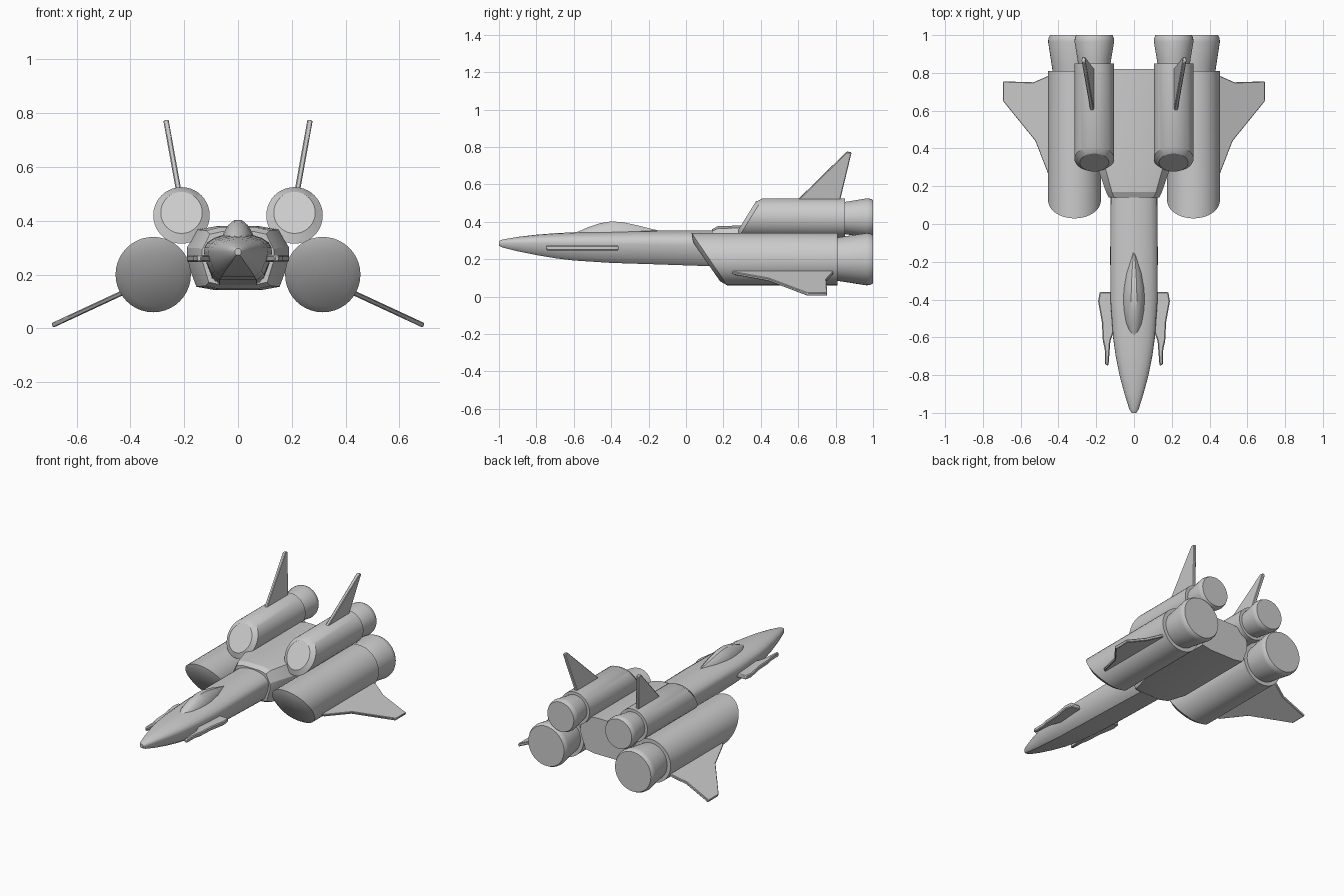
import bpy, bmesh, math
from mathutils import Vector

cube = bpy.data.objects.get("Cube")
if cube:
    bpy.data.objects.remove(cube)

grey = bpy.data.materials.new("light grey hull")
grey.use_nodes = True
grey.diffuse_color = (0.6, 0.6, 0.6, 1)
bsdf = next(n for n in grey.node_tree.nodes if n.type == 'BSDF_PRINCIPLED')
bsdf.inputs["Base Color"].default_value = grey.diffuse_color


def finish(name, bm, angle=30):
    bmesh.ops.recalc_face_normals(bm, faces=bm.faces)
    mesh = bpy.data.meshes.new(name)
    bm.to_mesh(mesh)
    bm.free()
    mesh.materials.append(grey)
    ob = bpy.data.objects.new(name, mesh)
    bpy.context.collection.objects.link(ob)
    bpy.ops.object.select_all(action='DESELECT')
    ob.select_set(True)
    bpy.context.view_layer.objects.active = ob
    bpy.ops.object.shade_smooth_by_angle(angle=math.radians(angle))
    return ob


def loft(name, rings, angle=30):
    """Skin a list of equal-length point rings and cap both ends."""
    bm = bmesh.new()
    loops = [[bm.verts.new(p) for p in ring] for ring in rings]
    n = len(loops[0])
    for a, b in zip(loops, loops[1:]):
        for i in range(n):
            j = (i + 1) % n
            bm.faces.new((a[i], a[j], b[j], b[i]))
    bm.faces.new(loops[0])
    bm.faces.new(loops[-1])
    return finish(name, bm, angle)


def circle(x, y, z, r, slant=0, n=40):
    """Ring around the y axis; slant shears it forward or back with height."""
    ring = []
    for i in range(n):
        a = math.tau * i / n
        dz = r * math.sin(a)
        ring.append((x + r * math.cos(a), y + slant * dz, z + dz))
    return ring


def plate(name, outline, thickness, normal):
    """Thin slab centred on a flat outline, with slightly softened edges."""
    bm = bmesh.new()
    off = Vector(normal).normalized() * thickness / 2
    sides = [[bm.verts.new(Vector(p) + s * off) for p in outline] for s in (1, -1)]
    n = len(outline)
    bm.faces.new(sides[0])
    bm.faces.new(sides[1])
    for i in range(n):
        j = (i + 1) % n
        bm.faces.new((sides[0][i], sides[0][j], sides[1][j], sides[1][i]))
    ob = finish(name, bm)
    bev = ob.modifiers.new("soft edge", 'BEVEL')
    bev.width = thickness * 0.2
    bev.segments = 1
    return ob


def mirrored(half):
    """Complete a half section that runs from top to bottom."""
    return half + [(-x, y, z) for x, y, z in reversed(half)]


# Forward fuselage: y, half width, top, widest height, bottom
def hull_section(y, w, top, mid, bot):
    up, down = top - mid, mid - bot
    half = [(w * math.sin(a), y, mid + up * math.cos(a) ** 0.9)
            for a in [math.radians(d) for d in (6, 25, 45, 65, 82)]]
    half += [(w, y, mid - down * 0.1), (w * 0.93, y, mid - down * 0.4),
             (w * 0.78, y, mid - down * 0.8), (w * 0.55, y, bot)]
    return mirrored(half)


stations = [(-1, .012, .297, .285, .272), (-.98, .025, .305, .287, .262),
            (-.9, .05, .319, .29, .242), (-.8, .077, .331, .292, .222),
            (-.7, .097, .339, .292, .205), (-.6, .111, .344, .292, .193),
            (-.4, .125, .35, .29, .18), (-.15, .126, .353, .29, .172),
            (.2, .123, .355, .285, .16)]
loft("forward_fuselage", [hull_section(*s) for s in stations], 35)

# Canopy: y, half width, top
canopy = [(-.59, .012, .343), (-.57, .03, .35), (-.52, .046, .372), (-.46, .056, .392),
          (-.4, .06, .402), (-.34, .057, .398), (-.26, .043, .381),
          (-.19, .024, .363), (-.14, .006, .352)]
loft("canopy", [mirrored([(w * .25, y, t), (w * .6, y, t - (t - .33) * .25),
                          (w * .9, y, t - (t - .33) * .65), (w, y, .325)])
                for y, w, t in canopy], 35)

# Rear body: faceted block between the engines
section = [(.08, .38), (.15, .367), (.19, .30), (.19, .25), (.155, .155), (.09, .143)]


def body_ring(y, sx, sz):
    return mirrored([(x * sx, y, .26 + (z - .26) * sz) for x, z in section])


loft("rear_body", [body_ring(.14, .7, .84), body_ring(.17, .78, .97),
                   body_ring(.29, 1, 1), body_ring(.82, 1, 1)], 20)

for side, s in (("left", 1), ("right", -1)):
    # Main engine with a raked intake facing down
    x, z = .315 * s, .2
    loft(side + "_main_engine", [circle(x, .11, .185, .103, -.70),
                                 circle(x, .125, z, .14, -.68),
                                 circle(x, .81, z, .14)])
    loft(side + "_main_nozzle", [circle(x, .80, z, .115), circle(x, .83, z, .119),
                                 circle(x, .965, z, .14), circle(x, .985, z, .138),
                                 circle(x, 1, z, .13)])

    # Upper engine with a raked front facing up
    x, z = .21 * s, .42
    loft(side + "_upper_engine", [circle(x, .325, .43, .077, .62),
                                  circle(x, .345, z, .105, .62),
                                  circle(x, .85, z, .105)])
    loft(side + "_upper_nozzle", [circle(x, .84, z, .085), circle(x, .87, z, .089),
                                  circle(x, .965, z, .105), circle(x, .985, z, .103),
                                  circle(x, 1, z, .096)])

    # Drooping wing
    wing = [(.38, .20), (.45, .26), (.52, .44), (.69, .65), (.69, .755),
            (.53, .75), (.45, .785), (.38, .785)]
    plate(side + "_wing", [(px * s, y, .132 - (px - .43) * .465) for px, y in wing],
          .018, (.465 * s, 0, 1))

    # Leaning tail fin
    fin = [(.56, .48), (.60, .52), (.86, .775), (.885, .77), (.82, .50), (.82, .48)]
    plate(side + "_tail_fin", [((.222 + (pz - .52) * .18) * s, y, pz) for y, pz in fin],
          .02, (1, 0, -.18 * s))

    # Stepped canard beside the cockpit
    canard = [(.135, -.75), (.153, -.745), (.155, -.66), (.165, -.62), (.17, -.52),
              (.19, -.41), (.182, -.36), (.10, -.36), (.10, -.55), (.125, -.62)]
    plate(side + "_canard", [(px * s, y, .26) for px, y in canard], .026, (0, 0, 1))
